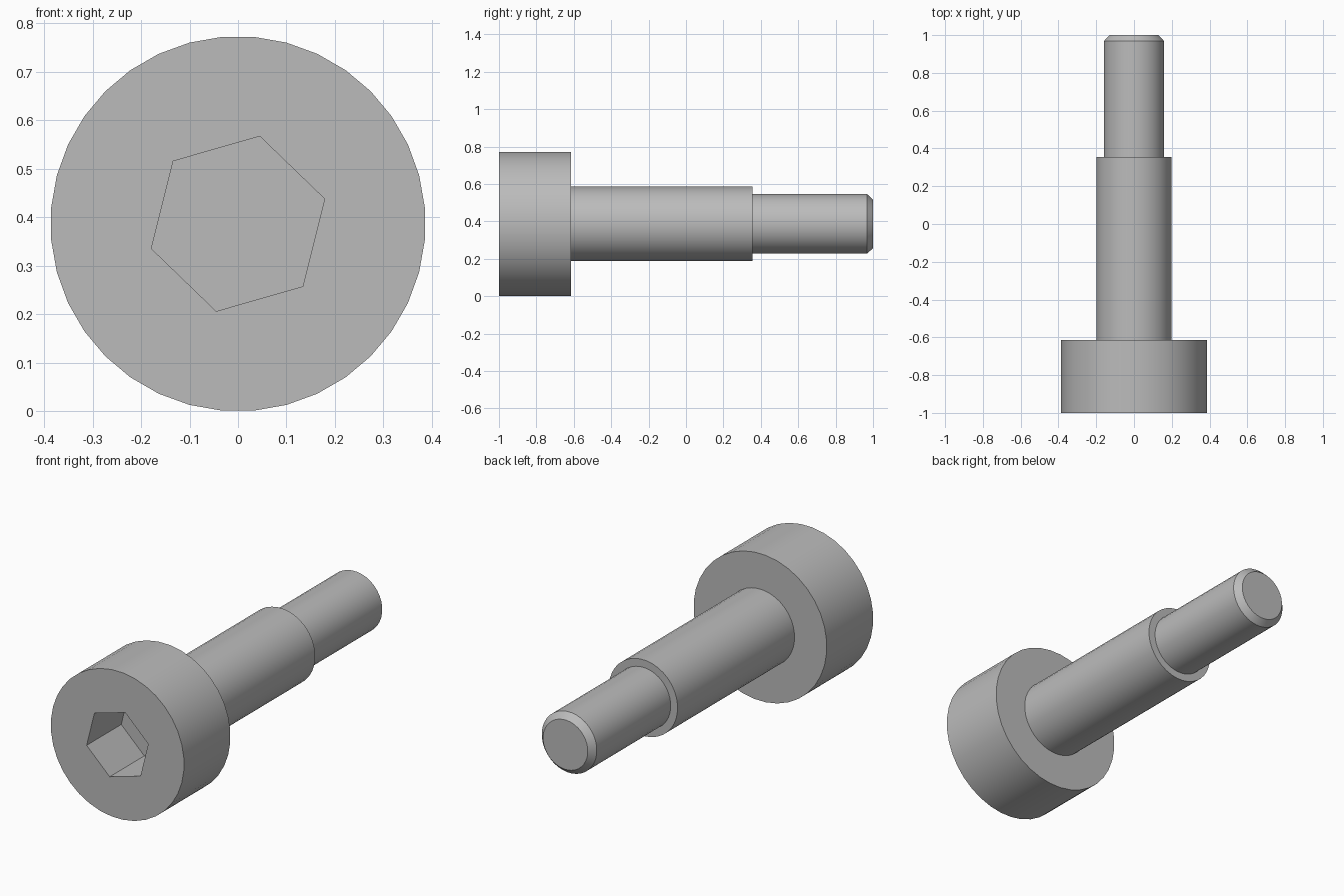
import bpy, bmesh
from math import sin, cos, radians, tau

cube = bpy.data.objects.get("Cube")
if cube:
    bpy.data.objects.remove(cube, do_unlink=True)

SIDES = 36
AXIS_Z = 0.3865

steel = bpy.data.materials.new("grey_steel")
steel.use_nodes = True
GREY = (0.5, 0.5, 0.5, 1)
steel.diffuse_color = GREY
steel.node_tree.nodes["Principled BSDF"].inputs["Base Color"].default_value = GREY

bm = bmesh.new()


def ring(radius, y, sides, start):
    """Closed loop of vertices around the bolt axis."""
    angles = [radians(start) + tau * i / sides for i in range(sides)]
    return [bm.verts.new((radius * cos(a), y, AXIS_Z + radius * sin(a))) for a in angles]


def bridge(a, b):
    """Quads between two loops of equal size."""
    n = len(a)
    for i in range(n):
        j = (i + 1) % n
        bm.faces.new((a[i], a[j], b[j], b[i]))


# Turned body: head, shoulder, thinner end and its chamfer
profile = [(0.387, -1), (0.387, -0.615), (0.2, -0.615), (0.2, 0.355),
           (0.16, 0.355), (0.16, 0.968), (0.13, 1)]
loops = [ring(r, y, SIDES, 5) for r, y in profile]
for a, b in zip(loops, loops[1:]):
    bridge(a, b)
bm.faces.new(loops[-1])

# Hexagonal socket with a flat floor
rim = ring(0.186, -1, 6, 16)
floor = ring(0.186, -0.713, 6, 16)
bridge(rim, floor)
bm.faces.new(floor)

# Front face between the head edge and the socket rim
edges = [bm.edges.get((lp[i - 1], lp[i])) for lp in (loops[0], rim) for i in range(len(lp))]
bmesh.ops.triangle_fill(bm, edges=edges, use_beauty=True, normal=(0, -1, 0))
bmesh.ops.recalc_face_normals(bm, faces=bm.faces[:])

mesh = bpy.data.meshes.new("shoulder_bolt")
bm.to_mesh(mesh)
bm.free()
mesh.materials.append(steel)
bolt = bpy.data.objects.new("shoulder_bolt", mesh)
bpy.context.collection.objects.link(bolt)

# Smooth round sides, crisp edges
bpy.ops.object.select_all(action="DESELECT")
bolt.select_set(True)
bpy.context.view_layer.objects.active = bolt
bpy.ops.object.shade_smooth_by_angle(angle=radians(30))
